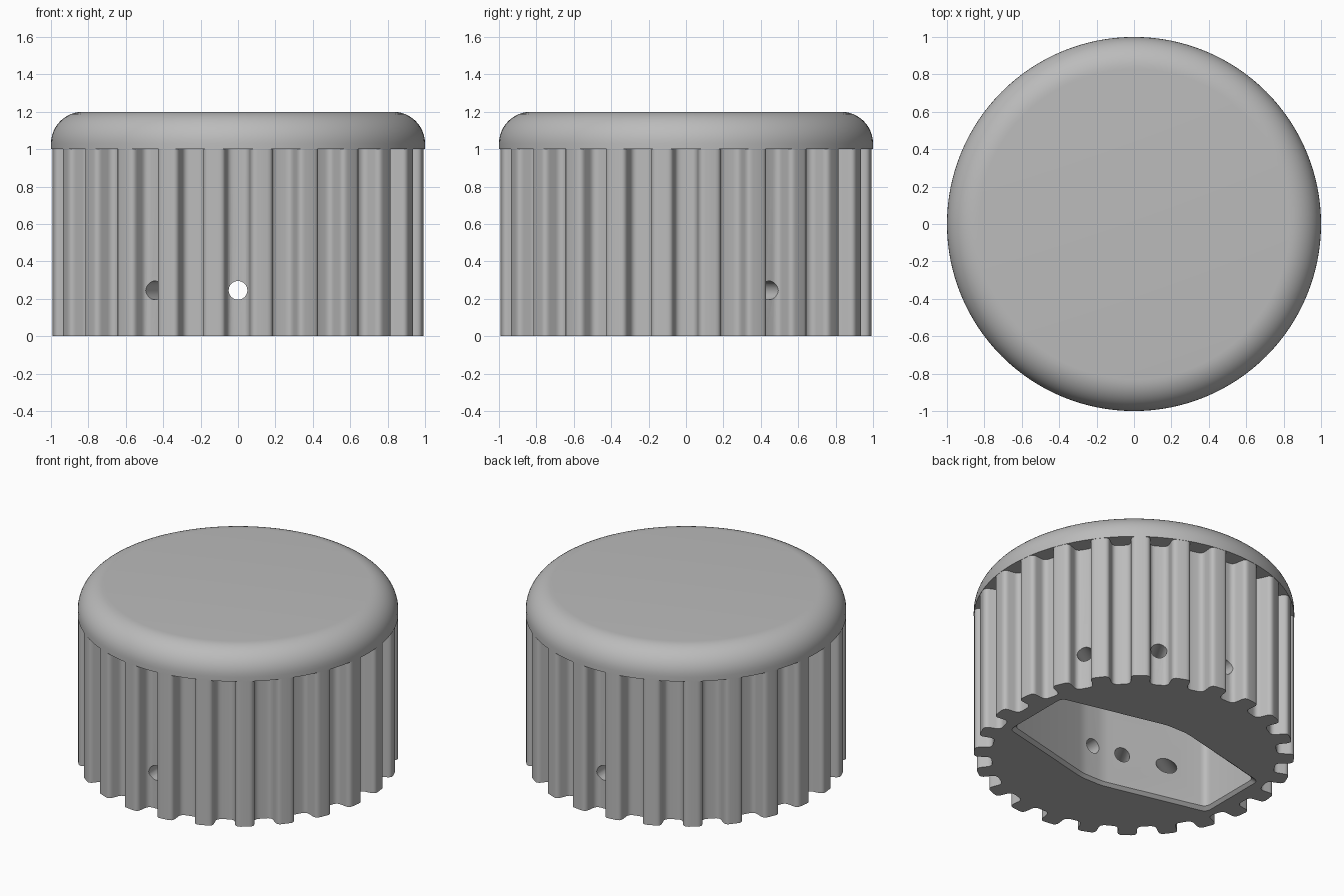
import bpy, bmesh, math
from mathutils import Vector, Matrix

old = bpy.data.objects.get("Cube")
if old:
    bpy.data.objects.remove(old, do_unlink=True)

grey = bpy.data.materials.new("plain_grey")
grey.use_nodes = True
grey.diffuse_color = (0.5, 0.5, 0.5, 1)
grey.node_tree.nodes["Principled BSDF"].inputs["Base Color"].default_value = (0.5, 0.5, 0.5, 1)

TEETH = 24
ROOT_R, HALF_TOOTH = 0.89, 0.06
HOLE_Z, HOLE_R = 0.245, 0.05


def round_corners(points, radius, steps=5):
    """Replace each corner of a closed outline by a soft curve."""
    out = []
    for i, p in enumerate(points):
        a = (points[i - 1] - p).normalized() * radius
        b = (points[(i + 1) % len(points)] - p).normalized() * radius
        for k in range(steps + 1):
            t = k / steps
            out.append(p + a * (1 - t) ** 2 + b * t ** 2)
    return out


def make_object(name, bm):
    bmesh.ops.recalc_face_normals(bm, faces=bm.faces[:])
    mesh = bpy.data.meshes.new(name)
    bm.to_mesh(mesh)
    bm.free()
    mesh.materials.append(grey)
    obj = bpy.data.objects.new(name, mesh)
    bpy.context.collection.objects.link(obj)
    return obj


def loft(name, sections):
    """Join equal outlines, given as (outline, z), into a closed solid."""
    bm = bmesh.new()
    rings = [[bm.verts.new((p.x, p.y, z)) for p in outline] for outline, z in sections]
    for low, high in zip(rings, rings[1:]):
        for i in range(len(low)):
            bm.faces.new((low[i - 1], low[i], high[i], high[i - 1]))
    bm.faces.new(rings[0])
    bm.faces.new(rings[-1])
    return make_object(name, bm)


def pocket_outline(grow):
    quarter = [(0.78 + grow, 0.23 + grow), (0.08, 0.40 + grow)]
    half = quarter + [(-x, y) for x, y in reversed(quarter)]
    return round_corners([Vector(p) for p in half + [(-x, -y) for x, y in half]], 0.04)


# Grooved body: parallel-sided teeth with rounded corners
corners = []
for i in range(TEETH):
    turn = Matrix.Rotation((i + 0.5) * math.tau / TEETH, 2)
    for r, side in ((ROOT_R, -1), (0.998, -1), (0.998, 1), (ROOT_R, 1)):
        corners.append(turn @ Vector((r, side * HALF_TOOTH)))
outline = round_corners(corners, 0.035)
body = loft("grooved_body", [(outline, 0), (outline, 1.01)])

# Cutters: chamfered pocket underneath and three crosswise screw holes
cutters = [loft("pocket_cutter", [(pocket_outline(0.04), -0.02), (pocket_outline(0), 0.02),
                                  (pocket_outline(0), 0.9)])]
for angle in (30, 60, 90):
    bm = bmesh.new()
    place = (Matrix.Translation((0, 0, HOLE_Z)) @ Matrix.Rotation(math.radians(angle), 4, 'Z')
             @ Matrix.Rotation(math.pi / 2, 4, 'Y'))
    bmesh.ops.create_cone(bm, cap_ends=True, segments=32, radius1=HOLE_R, radius2=HOLE_R,
                          depth=2.4, matrix=place)
    cutters.append(make_object("hole_cutter", bm))

bpy.context.view_layer.objects.active = body
for cutter in cutters:
    mod = body.modifiers.new("cut", 'BOOLEAN')
    mod.operation = 'DIFFERENCE'
    mod.solver = 'EXACT'
    mod.object = cutter
    bpy.ops.object.modifier_apply(modifier=mod.name)
    bpy.data.objects.remove(cutter, do_unlink=True)

# Round cap with a large filleted rim
FILLET, TOP = 0.17, 1.2
rim = [(1.0, 1.0)]
for k in range(13):
    a = k / 12 * math.pi / 2
    rim.append((1 - FILLET + FILLET * math.cos(a), TOP - FILLET + FILLET * math.sin(a)))
circle = [Vector((math.cos(i * math.tau / 128), math.sin(i * math.tau / 128))) for i in range(128)]
cap = loft("rounded_cap", [([p * r for p in circle], z) for r, z in rim])

# Smooth shading with sharp edges kept
for obj in (body, cap):
    bpy.ops.object.select_all(action='DESELECT')
    obj.select_set(True)
    bpy.context.view_layer.objects.active = obj
    bpy.ops.object.shade_smooth_by_angle(angle=math.radians(30))
